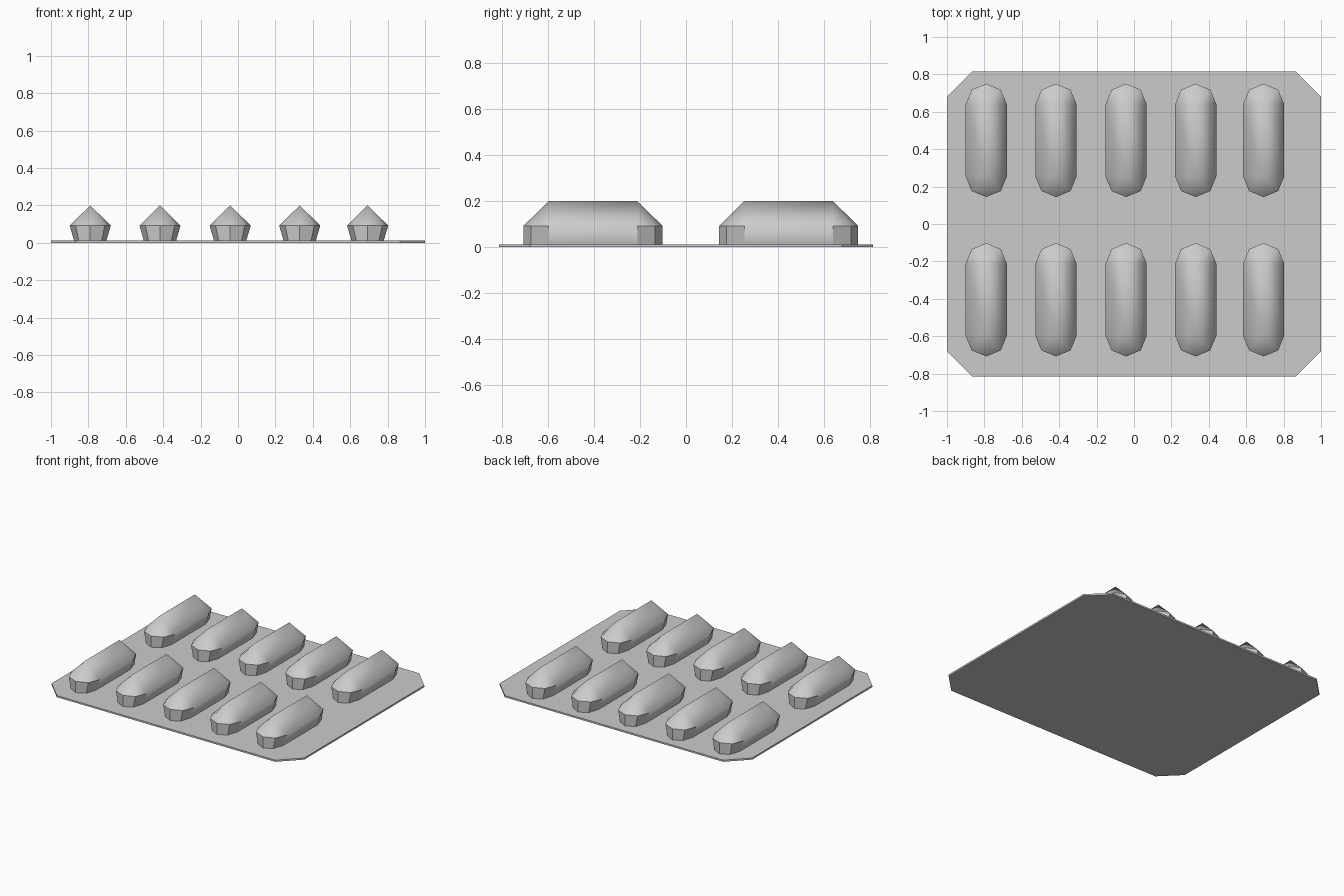
import bpy, bmesh
from math import sin, cos, pi

if "Cube" in bpy.data.objects:
    bpy.data.objects.remove(bpy.data.objects["Cube"])

PLATE_H = 0.012


def add_object(name, bm, loc=(0, 0, 0)):
    bmesh.ops.recalc_face_normals(bm, faces=bm.faces[:])
    mesh = bpy.data.meshes.new(name)
    bm.to_mesh(mesh)
    bm.free()
    obj = bpy.data.objects.new(name, mesh)
    obj.location = loc
    bpy.context.collection.objects.link(obj)
    return obj


# Thin foil backing sheet with cut corners
bm = bmesh.new()
X, Y, C = 1.0, 0.815, 0.135
outline = [(X, Y - C), (X - C, Y), (C - X, Y), (-X, Y - C),
           (-X, C - Y), (C - X, -Y), (X - C, -Y), (X, C - Y)]
sheet = bm.faces.new([bm.verts.new((x, y, 0)) for x, y in outline])
top = bmesh.ops.extrude_face_region(bm, geom=[sheet])
bmesh.ops.translate(bm, vec=(0, 0, PLATE_H),
                    verts=[v for v in top["geom"] if isinstance(v, bmesh.types.BMVert)])
add_object("backing_sheet", bm)

# One capsule blister: ridge on top, wide shoulder ring, narrower base ring
R, HALF, SHOULDER, PEAK = 0.11, 0.193, 0.092, 0.20
bm = bmesh.new()


def ring(z, x_scale):
    # half circle of four sides at each end, joined by straight flanks
    pts = []
    for side in (1, -1):
        for i in range(5):
            a = i * pi / 4
            pts.append((side * R * cos(a) * x_scale, side * (HALF + R * sin(a)), z))
    return [bm.verts.new(p) for p in pts]


base, shoulder = ring(PLATE_H / 2, 0.77), ring(SHOULDER, 1)
ridge = [bm.verts.new((0, s * HALF, PEAK)) for s in (1, -1)]
for i in range(10):
    j = (i + 1) % 10
    bm.faces.new((base[i], base[j], shoulder[j], shoulder[i]))
    if i % 5 == 4:
        a, b = (ridge[0], ridge[1]) if i == 4 else (ridge[1], ridge[0])
        bm.faces.new((shoulder[i], shoulder[j], b, a))
    else:
        bm.faces.new((shoulder[i], shoulder[j], ridge[i // 5]))

# Smooth dome, crisp edges around the end walls
for f in bm.faces:
    f.smooth = True
for i in range(10):
    if i % 5 != 4:
        bm.edges.get((shoulder[i], shoulder[(i + 1) % 10])).smooth = False
    bm.edges.get((base[i], shoulder[i])).smooth = False
blister = add_object("blister_1", bm)

# Two rows of five blisters
spots = [(x, y) for y in (-0.405, 0.447) for x in (-0.79, -0.417, -0.042, 0.33, 0.693)]
for n, (x, y) in enumerate(spots, 1):
    obj = blister
    if n > 1:
        obj = bpy.data.objects.new(f"blister_{n}", blister.data)
        bpy.context.collection.objects.link(obj)
    obj.location = (x, y, 0)
